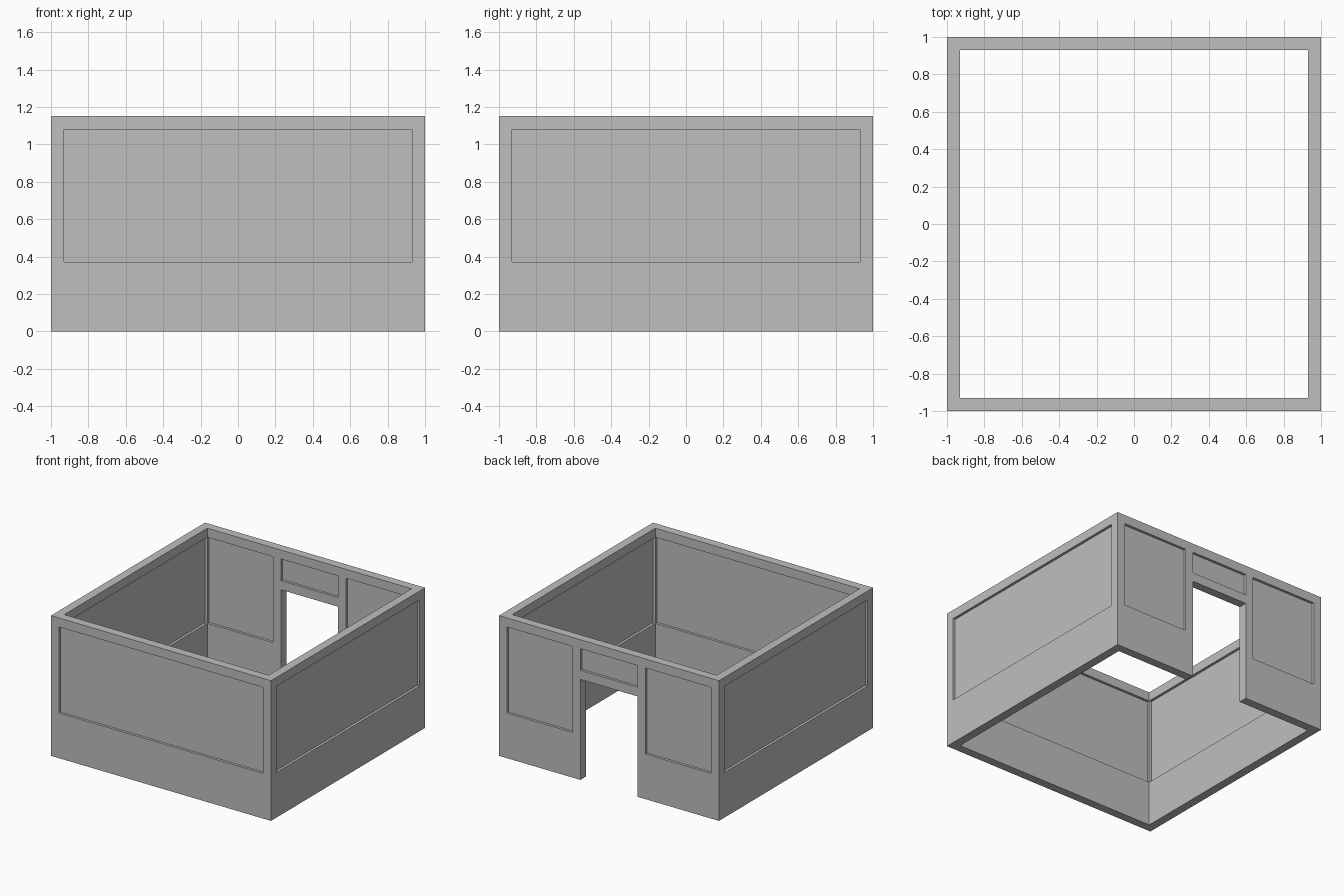
import bpy
import bmesh

old = bpy.data.objects.get("Cube")
if old:
    bpy.data.objects.remove(old, do_unlink=True)

OUT, INN = 1.0, 0.929                  # outer and inner wall faces
SILL, HEAD, TOP = 0.371, 1.078, 1.152  # panel bottom, panel top, wall top
DOOR, JAMB = 0.26, 0.332               # doorway half width, outer side of door posts
LINTEL, TRANSOM = 0.825, 0.9           # lintel bottom and top
RECESS = 0.021                         # panel set-back on both wall faces
P_IN, P_OUT = INN + RECESS, OUT - RECESS

grey = bpy.data.materials.new("wall_grey")
grey.use_nodes = True
colour = (0.52, 0.52, 0.52, 1)
grey.diffuse_color = colour
grey.node_tree.nodes["Principled BSDF"].inputs["Base Color"].default_value = colour


def prism(name, outline, z0, z1):
    """Extrude a flat outline upwards from z0 to z1."""
    bm = bmesh.new()
    base = bm.faces.new([bm.verts.new((x, y, z0)) for x, y in outline])
    top = bmesh.ops.extrude_face_region(bm, geom=[base], use_keep_orig=True)["geom"]
    verts = [v for v in top if isinstance(v, bmesh.types.BMVert)]
    bmesh.ops.translate(bm, verts=verts, vec=(0, 0, z1 - z0))
    bmesh.ops.recalc_face_normals(bm, faces=bm.faces)
    mesh = bpy.data.meshes.new(name)
    bm.to_mesh(mesh)
    bm.free()
    mesh.materials.append(grey)
    obj = bpy.data.objects.new(name, mesh)
    bpy.context.collection.objects.link(obj)
    return obj


def box(name, x0, x1, y0, y1, z0, z1):
    return prism(name, [(x0, y0), (x1, y0), (x1, y1), (x0, y1)], z0, z1)


# Lower wall: one band around the room, open at the doorway in the back
half = [(DOOR, INN), (INN, INN), (INN, -INN)]
outer = [(OUT, -OUT), (OUT, OUT), (DOOR, OUT)]
mirror = lambda pts: [(-x, y) for x, y in reversed(pts)]
prism("lower_wall", half + mirror(half) + mirror(outer) + outer, 0, SILL)

# Top rails on all four sides
for name, s in (("front", -1), ("back", 1)):
    y0, y1 = sorted((s * INN, s * OUT))
    box(name + "_top_rail", -OUT, OUT, y0, y1, HEAD, TOP)

for side, s in (("left", 1), ("right", -1)):
    x0, x1 = sorted((s * INN, s * OUT))
    box(side + "_top_rail", x0, x1, -INN, INN, HEAD, TOP)

    # Corner posts
    for name, t in (("front", -1), ("back", 1)):
        y0, y1 = sorted((t * INN, t * OUT))
        box(f"{name}_{side}_post", x0, x1, y0, y1, SILL, HEAD)

    # Side wall panel
    x0, x1 = sorted((s * P_IN, s * P_OUT))
    box(side + "_panel", x0, x1, -INN, INN, SILL, HEAD)

    # Door post and the back panel beside it
    x0, x1 = sorted((s * DOOR, s * JAMB))
    box(side + "_door_post", x0, x1, INN, OUT, SILL, HEAD)
    x0, x1 = sorted((s * JAMB, s * INN))
    box(side + "_back_panel", x0, x1, P_IN, P_OUT, SILL, HEAD)

# Front panel, door lintel and the small panel above the door
box("front_panel", -INN, INN, -P_OUT, -P_IN, SILL, HEAD)
box("door_lintel", -DOOR, DOOR, INN, OUT, LINTEL, TRANSOM)
box("transom_panel", -DOOR, DOOR, P_IN, P_OUT, TRANSOM, HEAD)
